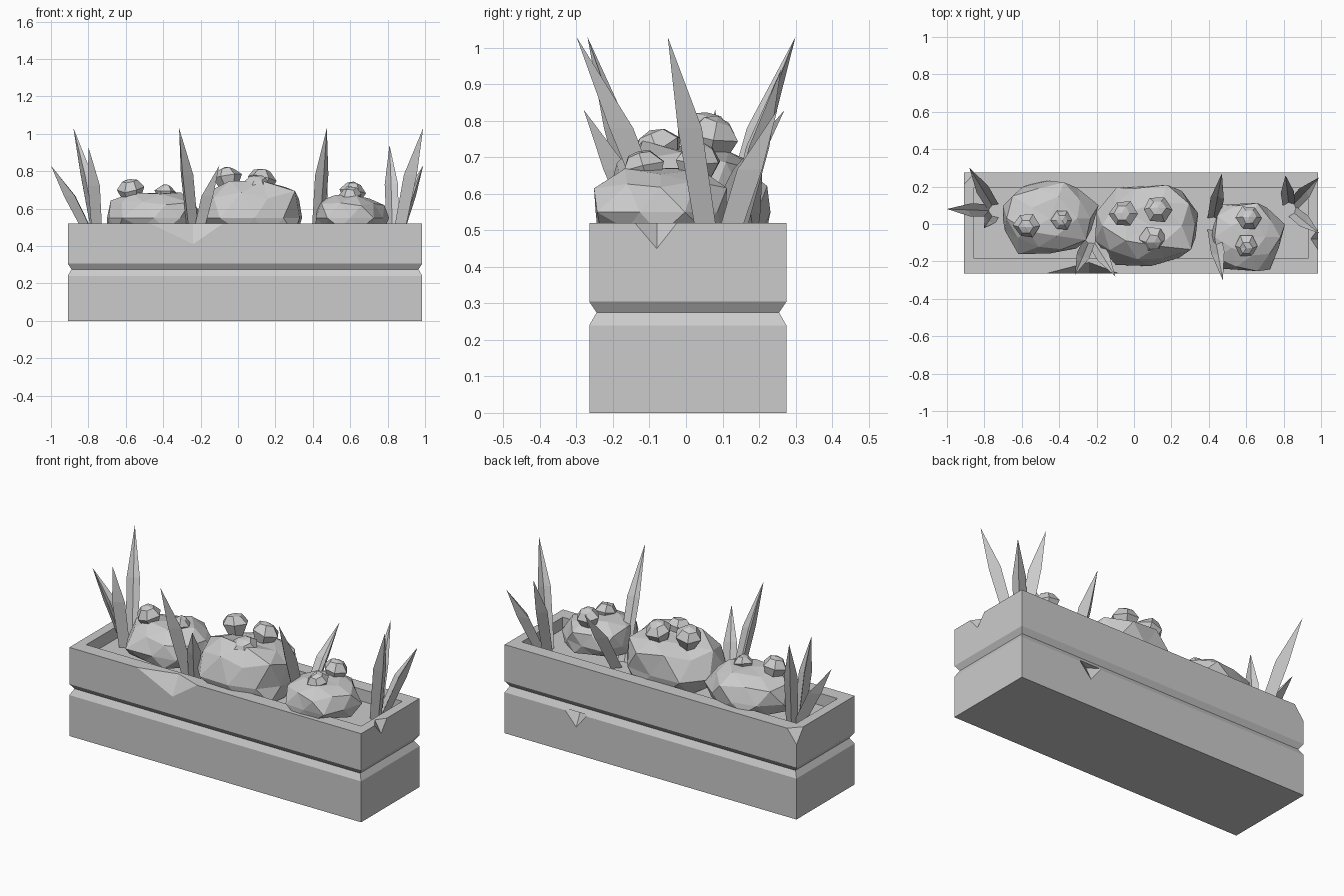
import bpy, bmesh, math, random
from mathutils import Vector, Matrix

if "Cube" in bpy.data.objects:
    bpy.data.objects.remove(bpy.data.objects["Cube"])

random.seed(4)


def finish(bm, name):
    bmesh.ops.recalc_face_normals(bm, faces=bm.faces[:])
    me = bpy.data.meshes.new(name)
    bm.to_mesh(me)
    bm.free()
    ob = bpy.data.objects.new(name, me)
    bpy.context.collection.objects.link(ob)
    return ob


def loft(bm, rings, tip=None):
    """Skin closed rings; cap the start, and close the end with a tip or a face."""
    vs = [[bm.verts.new(p) for p in r] for r in rings]
    n = len(vs[0])
    for a, b in zip(vs, vs[1:]):
        for i in range(n):
            bm.faces.new((a[i], a[(i + 1) % n], b[(i + 1) % n], b[i]))
    bm.faces.new(vs[0])
    if tip is None:
        bm.faces.new(vs[-1])
    else:
        t = bm.verts.new(tip)
        for i in range(n):
            bm.faces.new((vs[-1][i], vs[-1][(i + 1) % n], t))


# Planter box with a V groove, flat rim and sunken soil bed
X0, X1, Y0, Y1, TOP = -0.91, 0.985, -0.265, 0.275, 0.52
profile = [(0, 0, 0), (0, 0, .24), (.02, .02, .275), (0, 0, .305),
           (0, 0, TOP), (.055, .08, TOP), (.055, .08, .45)]
bm = bmesh.new()
loft(bm, [[(X0 + i, Y0 + j, z), (X1 - i, Y0 + j, z),
           (X1 - i, Y1 - j, z), (X0 + i, Y1 - j, z)] for i, j, z in profile])
box = finish(bm, "planter_box")

# Chipped edges: each cutter is the hull of the chip corners and one outside point
chips = [
    [(-.47, Y0, TOP), (-.08, Y0, TOP), (-.24, Y0, .41), (-.24, -.205, TOP), (-.24, -.4, .65)],
    [(X1, -.14, TOP), (X1, -.025, TOP), (X1, -.08, .45), (.945, -.08, TOP), (1.1, -.08, .65)],
    [(X0, .21, TOP), (-.85, Y1, TOP), (X0, Y1, .44), (-1.0, .36, .6)],
    [(.43, .285, .25), (.62, .285, .25), (.52, Y1, .16), (.52, .235, .245), (.52, .35, .24)],
]
for k, pts in enumerate(chips):
    bm = bmesh.new()
    for p in pts:
        bm.verts.new(p)
    bmesh.ops.convex_hull(bm, input=bm.verts[:])
    cutter = finish(bm, f"chip_cutter_{k + 1}")
    cutter.hide_render = True
    cutter.hide_viewport = True
    mod = box.modifiers.new("chip", 'BOOLEAN')
    mod.operation = 'DIFFERENCE'
    mod.solver = 'EXACT'
    mod.object = cutter


# Faceted shrubs
def shrub(name, cx, cy, rx, ry, top):
    bm = bmesh.new()
    bmesh.ops.create_icosphere(bm, subdivisions=2, radius=1)
    for v in bm.verts:
        k = random.uniform(.86, 1.1)
        z = max(v.co.z, -.55)
        flat = min(z, .72) / .72 if z > 0 else z
        v.co = (cx + v.co.x * rx * k, cy + v.co.y * ry * k,
                .55 + flat * (top - .55) * random.uniform(.85, 1.05))
    return finish(bm, name)


shrub("shrub_left", -.45, .03, .26, .215, .68)
shrub("shrub_middle", .09, -.01, .29, .235, .74)
shrub("shrub_right", .60, -.07, .2, .2, .67)


# Flower heads: flared six-sided buds leaning outwards
def flower(name, base, r, h, lean):
    bm = bmesh.new()
    rings = []
    for s, z in ((.5, -.5), (1, .4), (.55, .85)):
        rings.append([(r * s * math.cos(a) * random.uniform(.9, 1.08),
                       r * s * math.sin(a) * random.uniform(.9, 1.08),
                       h * z + random.uniform(-.006, .006))
                      for a in [math.tau * i / 6 for i in range(6)]])
    loft(bm, rings, (0, 0, h))
    up = Vector((lean[0], lean[1], 1))
    turn = Vector((0, 0, 1)).rotation_difference(up).to_matrix().to_4x4()
    bmesh.ops.transform(bm, verts=bm.verts[:], matrix=Matrix.Translation(base) @ turn)
    return finish(bm, name)


flowers = [((-.57, .0, .67), .07, .09, (-.1, -.2)), ((-.39, .02, .67), .055, .06, (.1, .0)),
           ((-.05, .05, .735), .075, .09, (-.2, .1)), ((.12, .07, .725), .078, .09, (.1, .2)),
           ((.10, -.07, .70), .078, .08, (.1, -.4)),
           ((.61, .03, .66), .07, .085, (.1, .1)), ((.60, -.11, .65), .065, .07, (0, -.3))]
for k, f in enumerate(flowers):
    flower(f"flower_{k + 1}", *f)


# Spiky keeled blades growing out of four tufts
def blade(bm, base, tip):
    b, t = Vector(base), Vector(tip)
    out = Vector((t.x - b.x, t.y - b.y, 0)).normalized()
    side = Vector((-out.y, out.x, 0))
    mid = b.lerp(t, .52)
    mid.z = .45 + (t.z - .45) * .57
    rings = []
    for c, w, d in ((b, .032, .05), (mid, .036, .06)):
        rings.append([c + side * w - out * d * .4, c + out * d * .6,
                      c - side * w - out * d * .4, c - out * d * .15])
    loft(bm, rings, t)


tufts = {
    "left": ((-.74, .07), [(-.88, .30, 1.03), (-1.0, .08, .83), (-.80, -.02, .93)]),
    "front": ((-.23, -.07), [(-.315, -.27, 1.03), (-.10, -.28, .83)]),
    "middle": ((.42, .0), [(.475, -.30, 1.03), (.47, .27, .83)]),
    "right": ((.83, .08), [(.99, -.05, 1.03), (.99, .25, .83), (.81, .26, .94)]),
}
for name, ((bx, by), tips) in tufts.items():
    bm = bmesh.new()
    for tx, ty, tz in tips:
        d = Vector((tx - bx, ty - by)).normalized() * .04
        blade(bm, (bx + d.x, by + d.y, .44), (tx, ty, tz))
    finish(bm, f"blade_tuft_{name}")
